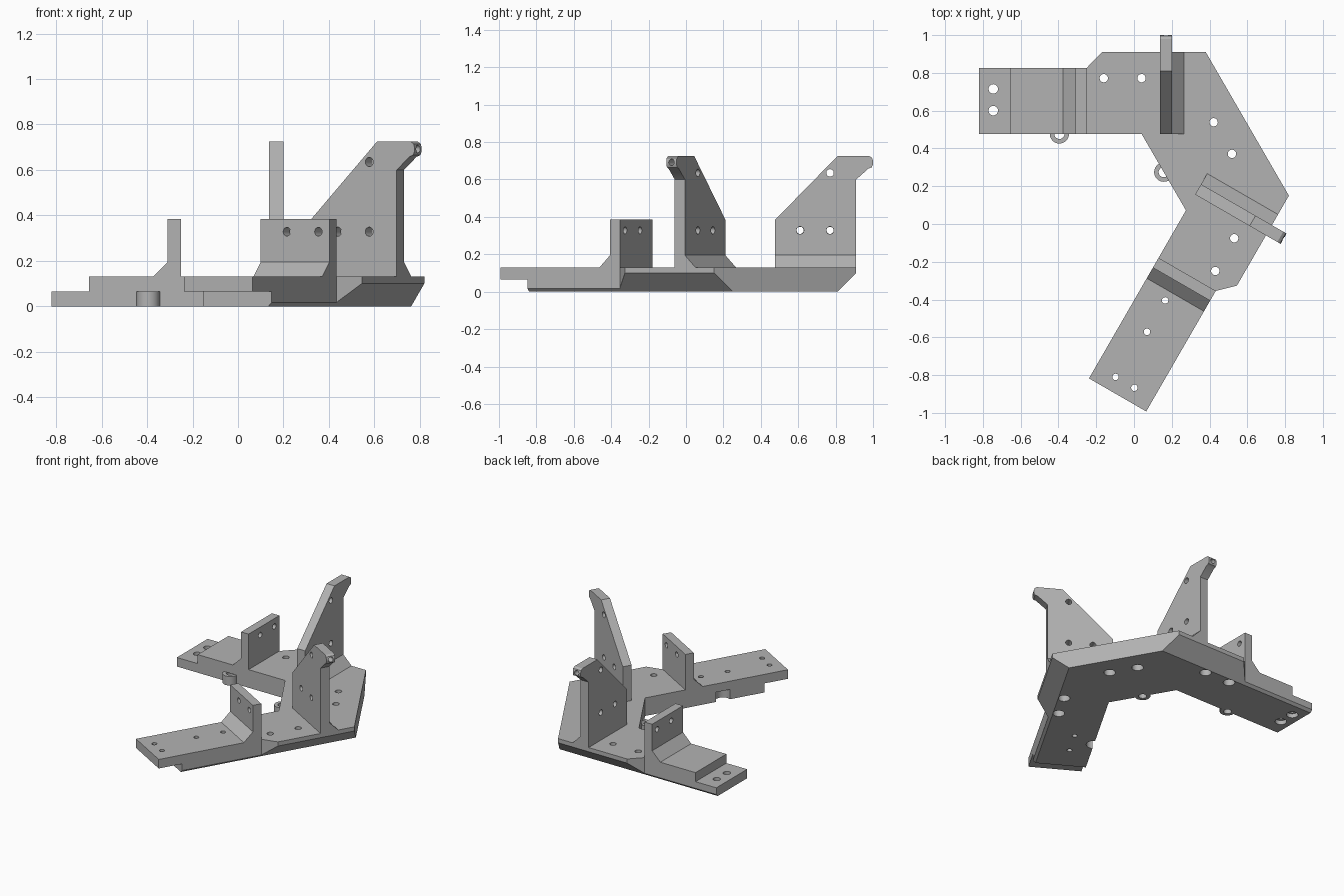
import bpy, bmesh
from mathutils import Vector

if "Cube" in bpy.data.objects:
    bpy.data.objects.remove(bpy.data.objects["Cube"], do_unlink=True)

grey = bpy.data.materials.new("plain_grey")
grey.use_nodes = True
grey.diffuse_color = (0.45, 0.45, 0.45, 1)
grey.node_tree.nodes["Principled BSDF"].inputs["Base Color"].default_value = (0.45, 0.45, 0.45, 1)


class Arm:
    """Local frame of one arm: u runs to its tip, v points outward."""
    def __init__(self, origin, u, v):
        self.o, self.u, self.v = (Vector((*p, 0)) for p in (origin, u, v))

    def at(self, u, v, z=0):
        return self.o + self.u * u + self.v * v + Vector((0, 0, z))


rear = Arm((0.38, 0.91), (-1, 0), (0, 1))
front = Arm((0.82, 0.15), (-0.5, -0.866), (0.866, -0.5))
INNER, EDGE, TOP, HALF = -0.433, -0.083, 0.13, 0.065


def finish(name, bm):
    bmesh.ops.recalc_face_normals(bm, faces=bm.faces)
    mesh = bpy.data.meshes.new(name)
    bm.to_mesh(mesh)
    bm.free()
    mesh.materials.append(grey)
    obj = bpy.data.objects.new(name, mesh)
    bpy.context.collection.objects.link(obj)
    return obj


def prism(name, points, sweep):
    bm = bmesh.new()
    face = bm.faces.new([bm.verts.new(p) for p in points])
    out = bmesh.ops.extrude_face_region(bm, geom=[face])
    moved = [g for g in out["geom"] if isinstance(g, bmesh.types.BMVert)]
    bmesh.ops.translate(bm, verts=moved, vec=sweep)
    return finish(name, bm)


def rod(name, a, b, radius):
    bm = bmesh.new()
    axis = b - a
    bmesh.ops.create_cone(bm, cap_ends=True, segments=32, radius1=radius,
                          radius2=radius, depth=axis.length)
    bmesh.ops.rotate(bm, verts=bm.verts, matrix=axis.to_track_quat('Z', 'Y').to_matrix())
    bmesh.ops.translate(bm, verts=bm.verts, vec=(a + b) / 2)
    return finish(name, bm)


def cut(obj, cutters):
    for c in cutters:
        c.hide_render = True
        mod = obj.modifiers.new("cut", 'BOOLEAN')
        mod.operation, mod.solver, mod.object = 'DIFFERENCE', 'EXACT', c
    bpy.context.view_layer.update()
    result = obj.evaluated_get(bpy.context.evaluated_depsgraph_get())
    mesh = bpy.data.meshes.new_from_object(result)
    obj.modifiers.clear()
    obj.data = mesh
    for c in cutters:
        bpy.data.objects.remove(c, do_unlink=True)


def up(p, low, high, radius):
    return rod("drill", Vector((p.x, p.y, low)), Vector((p.x, p.y, high)), radius)


def lap(arm, start, low, high):
    pts = [arm.at(u, v, low) for u, v in
           ((start, -0.6), (1.5, -0.6), (1.5, 0.1), (start, 0.1))]
    return prism("lap", pts, Vector((0, 0, high - low)))


# Angled base plate
corner_r, corner_f = rear.at(0.34, INNER), front.at(0.34, INNER)
outline = [rear.at(1.2, EDGE), rear.at(0.63, EDGE), rear.at(0.55, 0), rear.at(0, 0),
           front.at(0, 0), front.at(0.55, 0), front.at(0.63, EDGE), front.at(1.367, EDGE),
           front.at(1.367, INNER), corner_f, corner_r, rear.at(1.2, INNER)]
base = prism("base_plate", outline, Vector((0, 0, TOP)))

# Half-lap ends and sloping lower outside edges
cutters = [lap(rear, 1.035, HALF, 0.3), lap(front, 1.2, -0.1, HALF)]
for arm in (rear, front):
    wedge = [arm.at(-0.2, v, z) for v, z in ((-0.12, -0.02), (0.05, -0.02), (0.05, 0.15))]
    cutters.append(prism("wedge", wedge, arm.u * 1.8))

# Counterbored screw holes, plain pin holes and the socket
screws = [arm.at(u, -0.138) for arm in (rear, front) for u in (0.34, 0.54)]
screws += [rear.at(0, 0).lerp(front.at(0, 0), t) + Vector((-0.13, -0.075, 0)) for t in (0.39, 0.61)]
for p in screws:
    cutters += [up(p, -0.1, 0.3, 0.022), up(p, -0.1, 0.06, 0.038)]
for v in (-0.195, -0.31):
    p = rear.at(1.125, v)
    cutters += [up(p, -0.1, 0.3, 0.025), up(p, -0.1, 0.03, 0.038)]
for u, v in ((0.808, -0.29), (1.0, -0.29), (1.29, -0.315), (1.29, -0.2)):
    cutters.append(up(front.at(u, v), -0.1, 0.3, 0.017))
cutters.append(up(front.at(0.9, INNER), -0.1, 0.07, 0.05))

# Locating rings on the inside edges
ring_centres = {"rear_ring": rear.at(0.775, INNER), "corner_ring": corner_r.lerp(corner_f, 0.5)}
cutters += [up(p, -0.1, HALF, 0.027) for p in ring_centres.values()]
cut(base, cutters)
parts = [base]
for name, p in ring_centres.items():
    ring = rod(name, p, p + Vector((0, 0, HALF)), 0.051)
    cut(ring, [up(p, -0.1, 0.3, 0.027)])
    parts.append(ring)

low = TOP - 0.005
for side, arm in (("rear", rear), ("front", front)):
    # Short upright with a sloping foot
    profile = ((0.63, low), (0.63, 0.385), (0.69, 0.385), (0.69, 0.195), (0.755, TOP), (0.755, low))
    short = prism(side + "_short_upright", [arm.at(u, INNER, z) for u, z in profile],
                  arm.v * (EDGE - INNER))
    cut(short, [rod("drill", arm.at(0.5, v, 0.328), arm.at(0.8, v, 0.328), 0.019)
                for v in (-0.3, -0.14)])

    # Tall hooked upright
    profile = ((INNER, low), (INNER, 0.385), (-0.1, 0.725), (0.07, 0.725), (0.085, 0.715),
               (0.09, 0.7), (0.09, 0.68), (0.083, 0.665), (0.065, 0.658), (0, 0.6), (0, low))
    tall = prism(side + "_tall_upright", [arm.at(0.18, v, z) for v, z in profile], arm.u * 0.063)
    drills = [rod("drill", arm.at(0.1, v, z), arm.at(0.4, v, z), 0.02)
              for v, z in ((-0.3, 0.328), (-0.14, 0.328), (-0.14, 0.635))]
    drills.append(rod("drill", arm.at(0.211, 0.03, 0.692), arm.at(0.211, 0.2, 0.692), 0.017))
    cut(tall, drills)

    # Sloping foot of the tall upright
    foot = prism(side + "_tall_foot", [arm.at(u, INNER, z) for u, z in
                 ((0.18, low), (0.18, 0.195), (0.115, TOP), (0.115, low))], arm.v * -INNER)
    parts += [short, tall, foot]

bpy.ops.object.select_all(action='DESELECT')
for obj in parts:
    obj.select_set(True)
bpy.context.view_layer.objects.active = base
bpy.ops.object.shade_smooth_by_angle()
